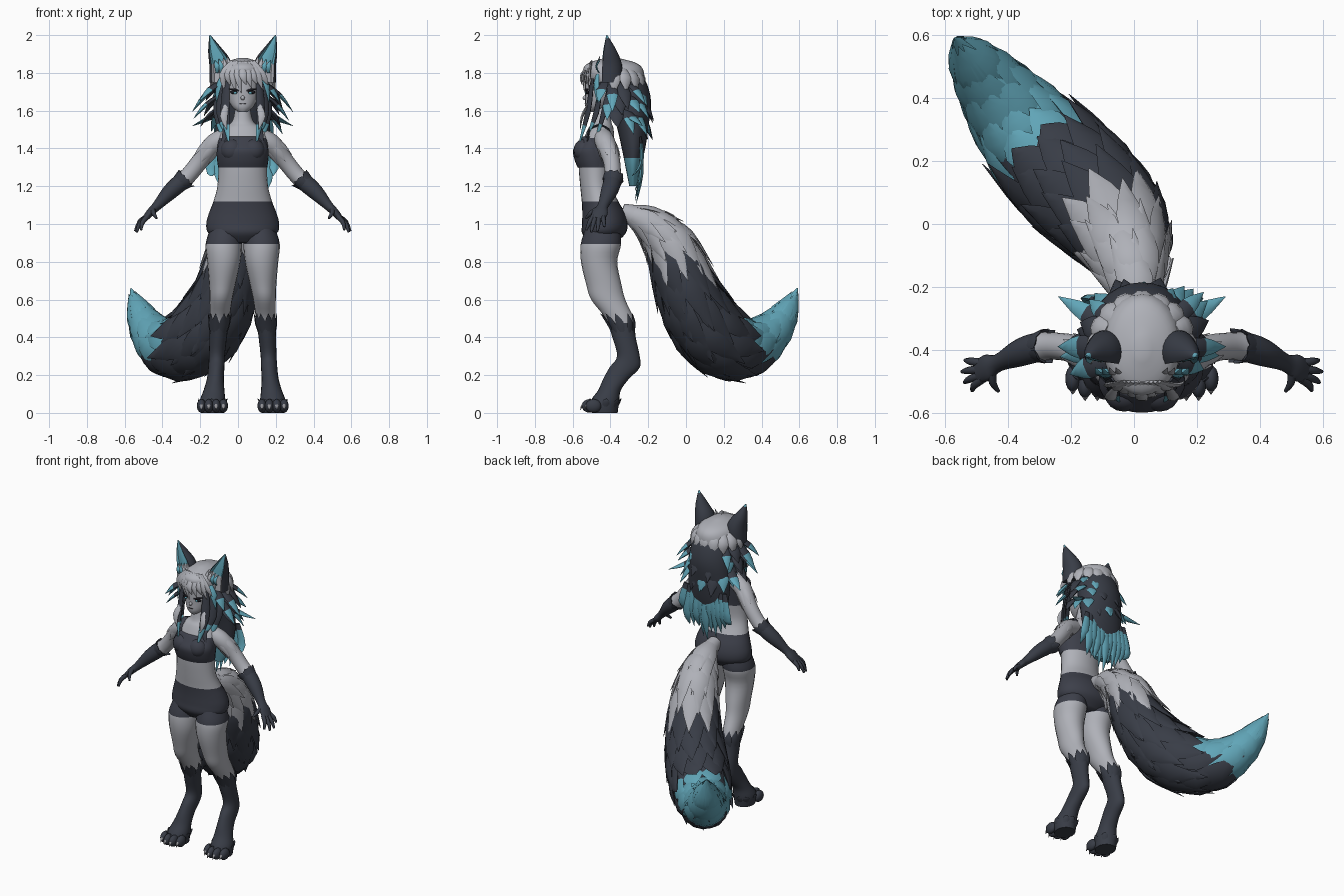
import bpy, bmesh, math, random
from mathutils import Vector, Matrix

random.seed(4)
cube = bpy.data.objects.get("Cube")
if cube:
    bpy.data.objects.remove(cube, do_unlink=True)

CENTRE_X = 0.025
PALETTE = [("pale fur", (0.43, 0.44, 0.48)), ("dark fur", (0.04, 0.046, 0.062)),
           ("teal fur", (0.12, 0.38, 0.48)), ("charcoal fabric", (0.046, 0.05, 0.068)),
           ("claw grey", (0.3, 0.3, 0.32)), ("eye black", (0.01, 0.01, 0.014))]
PALE, DARK, TEAL, FABRIC, CLAW, BLACK = range(len(PALETTE))
materials = []
for label, rgb in PALETTE:
    mat = bpy.data.materials.new(label)
    mat.use_nodes = True
    mat.diffuse_color = (*rgb, 1)
    mat.node_tree.nodes["Principled BSDF"].inputs["Base Color"].default_value = (*rgb, 1)
    materials.append(mat)


def sample(rings, out=None, steps=4):
    """Smooth (x, y, z, radius a, radius b) rings; level rings when out is None."""
    R = [Vector(r) for r in rings]
    dense = []
    for i in range(len(R) - 1):
        a, b, c, d = R[max(i - 1, 0)], R[i], R[i + 1], R[min(i + 2, len(R) - 1)]
        for s in range(steps):
            t = s / steps
            dense.append(0.5 * (2 * b + (c - a) * t + (2 * a - 5 * b + 4 * c - d) * t ** 2
                                + (3 * b - a - 3 * c + d) * t ** 3))
    dense.append(R[-1])
    pos = [Vector(r[:3]) for r in dense]
    result = []
    for i, r in enumerate(dense):
        u, v = Vector((1, 0, 0)), Vector((0, 1, 0))
        if out is not None:
            tan = (pos[min(i + 1, len(pos) - 1)] - pos[max(i - 1, 0)]).normalized()
            u = tan.cross(Vector(out)).normalized()
            v = u.cross(tan)
        result.append((pos[i], u, v, max(r[3], 0.001), max(r[4], 0.001)))
    return result


def tube(bm, S, rule, sides=20, shape=lambda ang: 1):
    """Skin the sampled rings; rule is a material index or f(t, centre, angle)."""
    loops = []
    for p, u, v, a, b in S:
        angles = [math.tau * k / sides for k in range(sides)]
        loops.append([bm.verts.new(p + u * (a * math.cos(q)) + v * (b * math.sin(q) * shape(q)))
                      for q in angles])
    for i in range(len(S) - 1):
        for k in range(sides):
            n = (k + 1) % sides
            f = bm.faces.new((loops[i][k], loops[i][n], loops[i + 1][n], loops[i + 1][k]))
            f.material_index = rule if isinstance(rule, int) else rule(
                (i + 0.5) / (len(S) - 1), f.calc_center_median(), math.tau * (k + 0.5) / sides)
    for i, t in ((0, 0), (-1, 1)):
        f = bm.faces.new(loops[i])
        f.material_index = rule if isinstance(rule, int) else rule(t, S[i][0], 0)


def lock(bm, root, mid, tip, width, out, rule, thick=0.4):
    """A flattened strand of hair or fur, pointed at the tip."""
    rings = [(*root, width * 0.6, width * thick * 0.6), (*mid, width, width * thick),
             (*tip, 0.001, 0.001)]
    tube(bm, sample(rings, out, 3), rule, 6)


def fur(bm, S, i, j, count, width, lift, colour, twist=0.0):
    """A ring of tufts from sample i to j; colour is a function of the outward direction."""
    for k in range(count):
        q = math.tau * (k + twist + random.uniform(-0.2, 0.2)) / count

        def at(n, scale, extra):
            p, u, v, a, b = S[n]
            d = u * (a * math.cos(q)) + v * (b * math.sin(q))
            return p + d * scale + d.normalized() * extra
        out = (at(i, 1, 0) - S[i][0]).normalized()
        lock(bm, at(i, 0.92, 0), at((i + j) // 2, 1.0, lift * 0.2),
             at(j, 1, lift * random.uniform(0.6, 1.2)), width, out, colour(out), 0.25)


def ball(bm, centre, radii, mat):
    made = bmesh.ops.create_uvsphere(bm, u_segments=16, v_segments=10, radius=1,
                                     matrix=Matrix.Translation(centre) @ Matrix.Diagonal((*radii, 1)))
    for f in {f for v in made["verts"] for f in v.link_faces}:
        f.material_index = mat


def finish(bm, name, angle=60):
    bmesh.ops.recalc_face_normals(bm, faces=bm.faces)
    mesh = bpy.data.meshes.new(name)
    bm.to_mesh(mesh)
    bm.free()
    for mat in materials:
        mesh.materials.append(mat)
    for poly in mesh.polygons:
        poly.use_smooth = True
    mesh.set_sharp_from_angle(angle=math.radians(angle))
    obj = bpy.data.objects.new(name, mesh)
    obj.location.x = CENTRE_X
    bpy.context.collection.objects.link(obj)


def level(rows):
    return sample([(0, y, z, a, b) for y, z, a, b in rows])


# Torso with shorts and cropped top
def torso_colour(t, c, q):
    return FABRIC if c.z < 1.12 or 1.3 < c.z < 1.455 else PALE

bm = bmesh.new()
tube(bm, level([(-.44, .9, .1, .07), (-.435, .95, .18, .115), (-.43, 1, .193, .12),
                (-.437, 1.06, .178, .112), (-.455, 1.12, .155, .097), (-.477, 1.2, .134, .083),
                (-.48, 1.3, .129, .088), (-.475, 1.38, .135, .09), (-.46, 1.455, .13, .08),
                (-.45, 1.51, .1, .065), (-.445, 1.54, .058, .05), (-.44, 1.6, .042, .042),
                (-.43, 1.66, .042, .042)]), torso_colour, 28)
finish(bm, "torso")
bm = bmesh.new()
tube(bm, level([(-.484, 1.3, .13, .09), (-.492, 1.34, .136, .098), (-.502, 1.39, .137, .096),
                (-.492, 1.43, .125, .082), (-.485, 1.462, .105, .065)]), FABRIC, 28)
for s in (-1, 1):
    ball(bm, (s * .056, -.54, 1.39), (.062, .055, .06), FABRIC)
    for y, lean in ((-.525, -1), (-.4, 1)):
        tube(bm, sample([(s * .095, y, 1.43, .018, .008), (s * .09, -.46 + lean * .05, 1.5, .016, .006),
                         (s * .085, -.46, 1.525, .016, .006)], (0, lean, .3)), FABRIC, 8)
finish(bm, "cropped_top")

# Head and face
bm = bmesh.new()
tube(bm, level([(-.5, 1.592, .02, .02), (-.475, 1.62, .056, .058), (-.45, 1.67, .082, .084),
                (-.43, 1.73, .095, .105), (-.42, 1.8, .095, .11), (-.415, 1.86, .06, .07)]), PALE, 24)
ball(bm, (0, -.536, 1.668), (.011, .011, .012), PALE)
ball(bm, (0, -.534, 1.636), (.018, .004, .002), BLACK)
for s in (-1, 1):
    ball(bm, (s * .042, -.522, 1.698), (.025, .009, .011), BLACK)
    ball(bm, (s * .04, -.528, 1.694), (.009, .006, .007), TEAL)
    lock(bm, (s * .02, -.534, 1.704), (s * .045, -.531, 1.712), (s * .085, -.5, 1.716), .006,
         (0, -1, 0), BLACK)
finish(bm, "head")

for s, side in ((-1, "right"), (1, "left")):
    # Ear, hollow in front
    def ear_colour(t, c, q):
        if math.sin(q) > .55:
            return TEAL if t > .4 else PALE
        return TEAL if t > .88 else DARK
    bm = bmesh.new()
    S = sample([(s * .112, -.405, 1.75, .064, .07), (s * .118, -.405, 1.84, .06, .066),
                (s * .148, -.412, 1.92, .037, .042), (s * .174, -.42, 2, .003, .003)], (0, -1, 0))
    tube(bm, S, ear_colour, 20, lambda q: .5 if math.sin(q) > .75 else 1)
    for i in range(4):
        x = s * (.07 + .022 * i)
        lock(bm, (x, -.46, 1.8), (x, -.475, 1.835), (x + s * .012, -.455, 1.89 - .008 * i), .013,
             (0, -1, 0), PALE if i < 2 else TEAL)
    finish(bm, side + "_ear", 40)

    # Arm with furry glove and fingers
    bm = bmesh.new()
    S = sample([(s * .08, -.44, 1.46, .05, .05), (s * .15, -.425, 1.425, .053, .053),
                (s * .22, -.395, 1.34, .045, .046), (s * .285, -.387, 1.26, .043, .044),
                (s * .335, -.392, 1.215, .047, .046), (s * .39, -.41, 1.165, .043, .041),
                (s * .455, -.44, 1.095, .028, .025), (s * .49, -.455, 1.06, .042, .021),
                (s * .52, -.47, 1.025, .035, .015)], (s * .7, 0, .7))
    tube(bm, S, lambda t, c, q: PALE if t < .44 else DARK)
    fur(bm, S, 16, 13, 9, .022, .016, lambda d: DARK)
    fur(bm, S, 4, 8, 6, .016, .006, lambda d: PALE)
    for root_y, tip in ((-.44, (.56, -.432, .985)), (-.46, (.57, -.468, .962)),
                        (-.478, (.562, -.502, .957)), (-.492, (.538, -.528, .968)),
                        (-.475, (.455, -.53, 1.03))):
        root = Vector((.505 if tip[0] > .5 else .475, root_y, 1.04 if tip[0] > .5 else 1.075))
        mid = root.lerp(Vector(tip), .55) + Vector((.008, 0, .006))
        rings = [(s * p[0], p[1], p[2], r, r) for p, r in ((root, .014), (mid, .012), (tip, .006))]
        tube(bm, sample(rings, (s * .7, 0, .7)), DARK, 8)
    finish(bm, side + "_arm")

    # Leg with short hem, sock fur and paw
    def leg_colour(t, c, q):
        return FABRIC if c.z > .895 else PALE if c.z > .48 else DARK
    bm = bmesh.new()
    S = sample([(s * x, y, z, a, b) for x, y, z, a, b in (
        (.09, -.44, .98, .08, .09), (.1, -.45, .895, .096, .107), (.1, -.46, .8, .088, .096),
        (.108, -.435, .68, .07, .093), (.115, -.412, .6, .06, .09), (.122, -.352, .5, .052, .074),
        (.13, -.328, .4, .046, .062), (.137, -.305, .3, .042, .06), (.14, -.325, .24, .043, .08),
        (.145, -.37, .18, .045, .068), (.152, -.405, .12, .055, .06), (.16, -.43, .06, .068, .076),
        (.16, -.43, 0, .06, .068))])
    tube(bm, S, leg_colour)
    fur(bm, S, 23, 19, 10, .022, .01, lambda d: DARK)
    fur(bm, S, 46, 43, 8, .02, .012, lambda d: DARK)
    for i in range(4):
        x = s * (.102 + .039 * i)
        y = -.49 - (.02 if i in (1, 2) else 0)
        ball(bm, (x, y, .037), (.024, .042, .036), DARK)
        lock(bm, (x, y - .025, .045), (x, y - .038, .04), (x, y - .05, .015), .009, (0, -1, 1), CLAW, .8)
    finish(bm, side + "_leg")

# Hair: pale crown, dark back mass and layered strands
bm = bmesh.new()
tube(bm, level([(-.345, 1.7, .11, .12), (-.37, 1.76, .13, .15), (-.386, 1.82, .12, .158),
                (-.39, 1.855, .09, .12), (-.395, 1.88, .02, .03)]), PALE, 24)
for i in range(9):
    x = (i - 4) * .026
    lock(bm, (x * .5, -.5, 1.86), (x, -.553 + abs(x) * .4, 1.79),
         (x * 1.1 + .02, -.55 + abs(x) * .5, 1.69 + random.uniform(0, .05)),
         .02, (0, -1, .2), PALE)
for i in range(9):
    q = math.radians(92 + 22 * i)
    d = Vector((math.sin(q), -math.cos(q), 0))
    base = Vector((0, -.385, 0))
    lock(bm, base + d * .12 + Vector((0, 0, 1.82)), base + d * .158 + Vector((0, 0, 1.77)),
         base + d * .17 + Vector((0, 0, random.uniform(1.66, 1.71))), .036, d, PALE)
finish(bm, "hair_crown")

bm = bmesh.new()
tube(bm, level([(-.36, 1.82, .08, .09), (-.325, 1.76, .12, .11), (-.3, 1.65, .14, .115),
                (-.283, 1.52, .145, .085), (-.278, 1.4, .14, .062), (-.28, 1.3, .115, .04),
                (-.28, 1.2, .06, .02)]), lambda t, c, q: DARK if c.z > 1.35 else TEAL, 24)
for i in range(11):
    x = (i - 5) * .028
    lock(bm, (x, -.24, 1.46), (x * 1.18, -.235, 1.3 + random.uniform(-.03, .03)),
         (x * 1.15, -.28 + random.uniform(-.01, .02), 1.1 + abs(x) * .7 + random.uniform(0, .07)),
         .03, (0, 1, 0), lambda t, c, q: DARK if t < .25 else TEAL)
finish(bm, "back_hair")

bm = bmesh.new()
tipped = lambda t, c, q: DARK if t < .5 else TEAL
for s in (-1, 1):
    for layer in range(3):
        for i in range(5):
            q = math.radians(66 + 14 * layer + 21 * i)
            d = Vector((s * math.sin(q), -math.cos(q), 0))
            root = Vector((0, -.385, 1.76 - .065 * layer)) + d * .105
            reach = .19 + max(0, math.sin(q)) * random.uniform(-.02, .09)
            tip = Vector((0, -.375, 1.62 - .07 * layer + random.uniform(-.04, .04))) + d * reach
            mid = root.lerp(tip, .5) + d * .012 + Vector((0, 0, .005))
            lock(bm, root, mid, tip, random.uniform(.028, .042), d + Vector((0, 0, .3)),
                 DARK if (i + layer) % 3 == 2 else tipped)
    # Wide side flicks, temple strands and chest strands
    lock(bm, (s * .1, -.33, 1.62), (s * .18, -.28, 1.56), (s * .265, -.23, 1.52), .03, (0, 0, 1), tipped)
    lock(bm, (s * .1, -.47, 1.79), (s * .128, -.475, 1.73), (s * .14, -.47, 1.64), .02, (s, -1, 0), TEAL)
    lock(bm, (s * .085, -.52, 1.63), (s * .1, -.55, 1.57), (s * .085, -.56, 1.5), .02, (0, -1, 0), PALE)
    for x, y, z, bottom in ((.085, -.495, 1.77, 1.41), (.105, -.45, 1.75, 1.46), (.12, -.41, 1.72, 1.42)):
        lock(bm, (s * x, y, z), (s * x * 1.1, y - .025, 1.59), (s * x * .82, y - .075, bottom),
             .027, (s * .5, -1, 0), lambda t, c, q: DARK if t < .66 else TEAL)
finish(bm, "side_hair")

# Bushy tail in three colours with overlapping tufts
bm = bmesh.new()
S = sample([(-.005, -.34, 1.07, .04, .04), (-.012, -.21, 1.01, .08, .07), (-.04, -.085, .89, .125, .115),
            (-.08, 0, .66, .152, .15), (-.185, .11, .45, .178, .175), (-.335, .26, .34, .16, .16),
            (-.455, .41, .39, .115, .115), (-.54, .52, .52, .065, .065), (-.592, .59, .66, .003, .003)],
           (.78, .62, 0))
tube(bm, S, lambda t, c, q: PALE if t < .33 else DARK if t < .66 else TEAL, 24)
for i in range(2, 27, 2):
    fur(bm, S, i, i + 5, 9 if i < 18 else 8, .022 + .24 * S[i][3], .028 if i < 18 else .006,
        lambda d: PALE if i - 2 * d.z < 7.5 else DARK if i + 3 * d.z < 18.5 else TEAL, i / 4)
finish(bm, "tail", 50)
